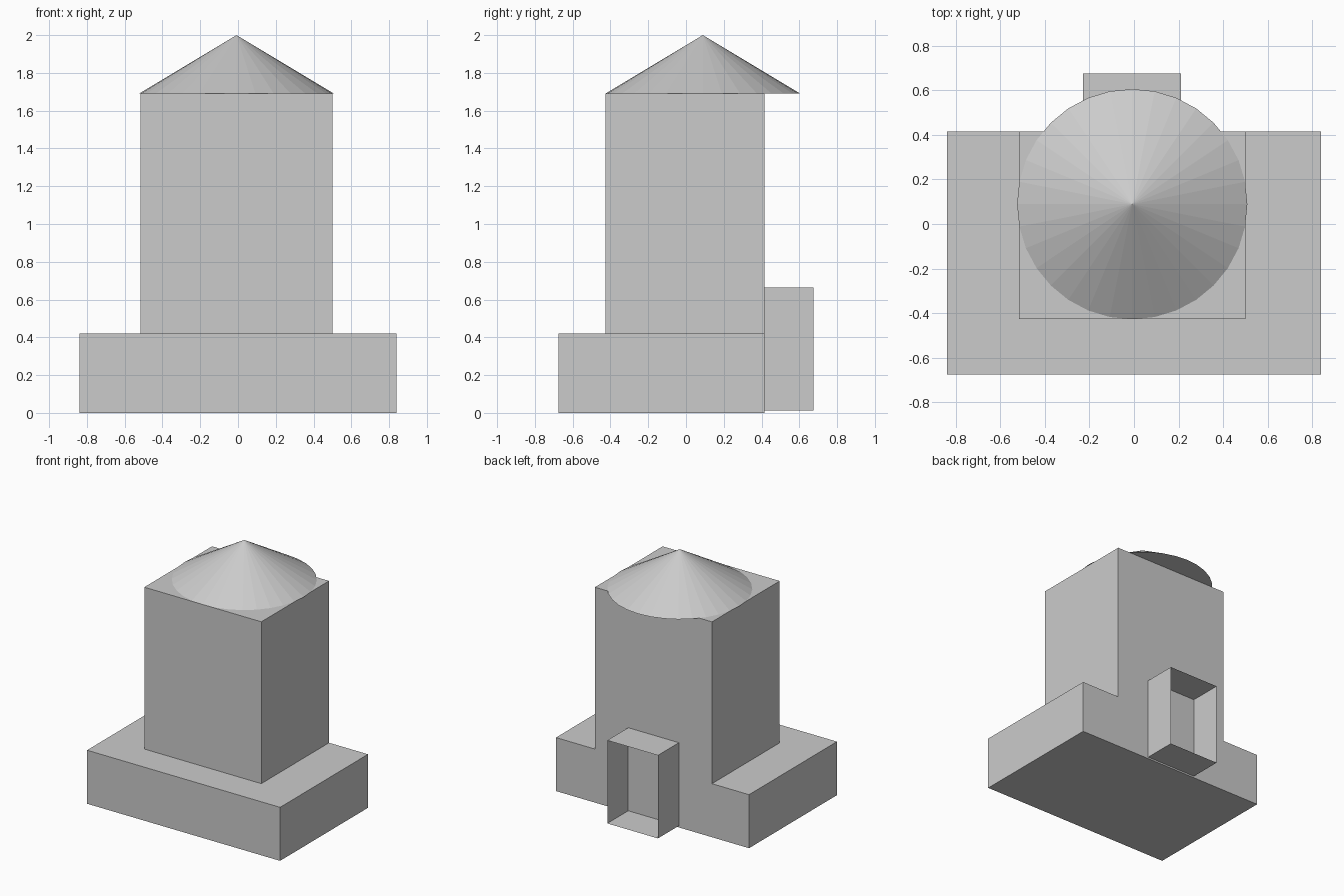
import bpy, bmesh

if "Cube" in bpy.data.objects:
    bpy.data.objects.remove(bpy.data.objects["Cube"])

def make_object(name, bm):
    bmesh.ops.recalc_face_normals(bm, faces=bm.faces)
    mesh = bpy.data.meshes.new(name)
    bm.to_mesh(mesh)
    bm.free()
    obj = bpy.data.objects.new(name, mesh)
    bpy.context.collection.objects.link(obj)
    return obj

# Main body: wide base and tower sharing one flush back wall
BX, TX0, TX1 = 0.838, -0.516, 0.5
BACK, TOWER_FRONT, BASE_FRONT = 0.415, -0.425, -0.675
BASE_Z, TOWER_Z = 0.42, 1.69
bm = bmesh.new()
profile = [(-BX, 0), (BX, 0), (BX, BASE_Z), (TX1, BASE_Z),
           (TX1, TOWER_Z), (TX0, TOWER_Z), (TX0, BASE_Z), (-BX, BASE_Z)]
depth = [BASE_FRONT] * 3 + [TOWER_FRONT] * 4 + [BASE_FRONT]
b = [bm.verts.new((x, BACK, z)) for x, z in profile]
f = [bm.verts.new((x, y, z)) for (x, z), y in zip(profile, depth)]
bm.faces.new(b)                                   # back wall
bm.faces.new([f[0], f[1], f[2], f[7]])            # base front
bm.faces.new([f[3], f[4], f[5], f[6]])            # tower front
bm.faces.new([b[2], f[2], f[7], b[7], b[6], f[6], f[3], b[3]])  # base top
for i in (0, 1, 3, 4, 5, 7):                      # floor, sides, tower top
    j = (i + 1) % 8
    bm.faces.new([b[i], b[j], f[j], f[i]])
make_object("base_and_tower", bm)

# Doorway: thin open surround on the back wall
bm = bmesh.new()
ring = [(-0.229, 0.013), (0.211, 0.013), (0.211, 0.665), (-0.229, 0.665)]
inner = [bm.verts.new((x, BACK, z)) for x, z in ring]
outer = [bm.verts.new((x, 0.675, z)) for x, z in ring]
for i in range(4):
    j = (i + 1) % 4
    bm.faces.new([inner[i], inner[j], outer[j], outer[i]])
make_object("doorway", bm)

# Conical roof
bpy.ops.mesh.primitive_cone_add(vertices=32, radius1=0.516, radius2=0, depth=2 - TOWER_Z,
                                location=(-0.008, 0.089, (2 + TOWER_Z) / 2))
bpy.context.object.name = "roof"
